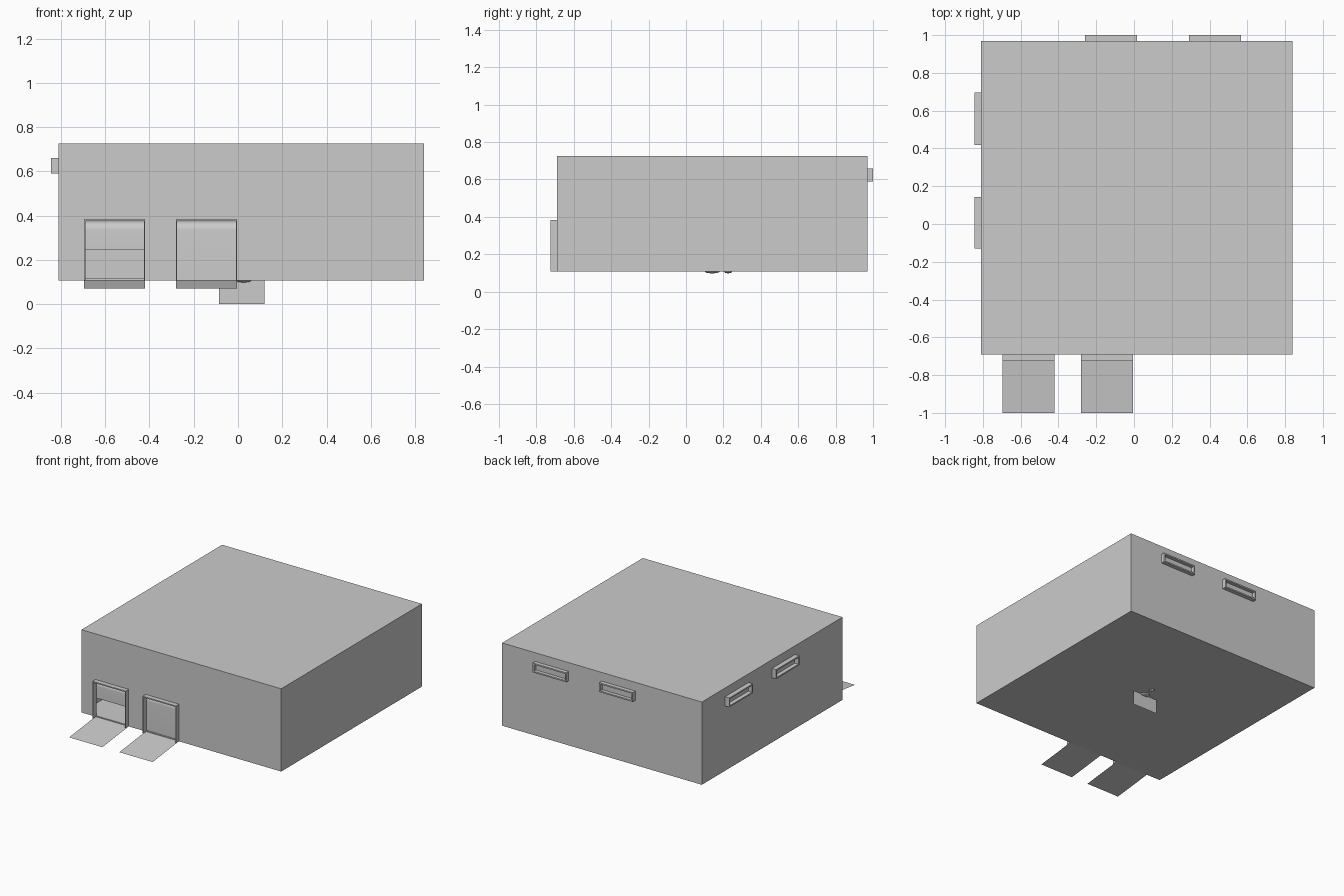
import bpy, bmesh, math
from mathutils import Vector

if "Cube" in bpy.data.objects:
    bpy.data.objects.remove(bpy.data.objects["Cube"])

X0, X1, Y0, Y1, Z0, Z1 = -0.81, 0.84, -0.69, 0.97, 0.107, 0.725
T = 0.008  # wall thickness
DOORS = [(-0.695, -0.42, 0.245), (-0.28, -0.005, Z0)]  # x range, door bottom
BACK_WINDOWS = [(-0.26, 0.017), (0.29, 0.567)]
LEFT_WINDOWS = [(-0.13, 0.142), (0.418, 0.695)]
WZ0, WZ1 = 0.59, 0.66


def make(name, bm):
    bmesh.ops.recalc_face_normals(bm, faces=bm.faces)
    me = bpy.data.meshes.new(name)
    bm.to_mesh(me)
    bm.free()
    ob = bpy.data.objects.new(name, me)
    bpy.context.collection.objects.link(ob)
    return ob


def box(name, lo, hi):
    lo, hi = Vector(lo), Vector(hi)
    bm = bmesh.new()
    bmesh.ops.create_cube(bm, size=1)
    for v in bm.verts:
        v.co = Vector([(lo[i] + hi[i]) / 2 + v.co[i] * (hi[i] - lo[i]) for i in range(3)])
    return make(name, bm)


def sheet(name, profile, x0, x1):
    """Extrude a (y, z) profile along x as a thin sheet."""
    bm = bmesh.new()
    a = [bm.verts.new((x0, y, z)) for y, z in profile]
    b = [bm.verts.new((x1, y, z)) for y, z in profile]
    for i in range(len(profile) - 1):
        bm.faces.new((a[i], b[i], b[i + 1], a[i + 1]))
    return make(name, bm)


def cut(ob, lo, hi):
    c = box("cutter", lo, hi)
    c.hide_render = True
    m = ob.modifiers.new("cut", "BOOLEAN")
    m.operation, m.solver, m.object = "DIFFERENCE", "EXACT", c
    bpy.context.view_layer.objects.active = ob
    bpy.ops.object.modifier_apply(modifier="cut")
    bpy.data.objects.remove(c)


# Hollow building shell with door openings
shell = box("building_shell", (X0, Y0, Z0), (X1, Y1, Z1))
cut(shell, (X0 + T, Y0 + T, Z0 + T), (X1 - T, Y1 - T, Z1 - T))
for x0, x1, _ in DOORS:
    cut(shell, (x0 + .005, Y0 - .05, Z0 + T), (x1 - .005, Y0 + .03, 0.375))

# Dock doors: frame, curved roll-up door and sloping ramp
for i, (x0, x1, bottom) in enumerate(DOORS, 1):
    frame = box(f"door_frame_{i}", (x0, -0.725, Z0), (x1, Y0, 0.384))
    cut(frame, (x0 + .005, -0.8, Z0 - .1), (x1 - .005, -0.6, 0.375))
    r = 0.04
    profile = [(Y0 + .004, bottom)]
    for k in range(9):
        a = math.pi / 2 * k / 8
        profile.append((Y0 + .004 + r * (1 - math.cos(a)), 0.335 + r * math.sin(a)))
    profile.append((Y0 + r + .01 + bottom - Z0, 0.375))
    door = sheet(f"roll_up_door_{i}", profile, x0 + .005, x1 - .005)
    for p in door.data.polygons:
        p.use_smooth = True
    sheet(f"ramp_{i}", [(Y0, Z0), (-1.0, 0.07)], x0, x1)

# High windows on the back and left walls
F = 0.01
for i, (a, b) in enumerate(BACK_WINDOWS, 1):
    w = box(f"back_window_frame_{i}", (a, Y1, WZ0), (b, 1.0, WZ1))
    cut(w, (a + F, Y1 + .004, WZ0 + F), (b - F, 1.1, WZ1 - F))
for i, (a, b) in enumerate(LEFT_WINDOWS, 1):
    w = box(f"left_window_frame_{i}", (-0.845, a, WZ0), (X0, b, WZ1))
    cut(w, (-0.95, a + F, WZ0 + F), (X0 - .004, b - F, WZ1 - F))

# Upright panel and small feet showing below the floor
sheet("under_panel", [(0.14, 0.0), (0.14, Z0 + .005)], -0.085, 0.12)
for i, (x, y, sx, sy) in enumerate([(0.025, 0.14, .035, .04), (0.03, 0.225, .02, .022)], 1):
    bm = bmesh.new()
    bmesh.ops.create_uvsphere(bm, u_segments=12, v_segments=6, radius=1)
    for v in bm.verts:
        v.co = (x + v.co.x * sx, y + v.co.y * sy, Z0 + v.co.z * 0.009)
    make(f"under_foot_{i}", bm)
